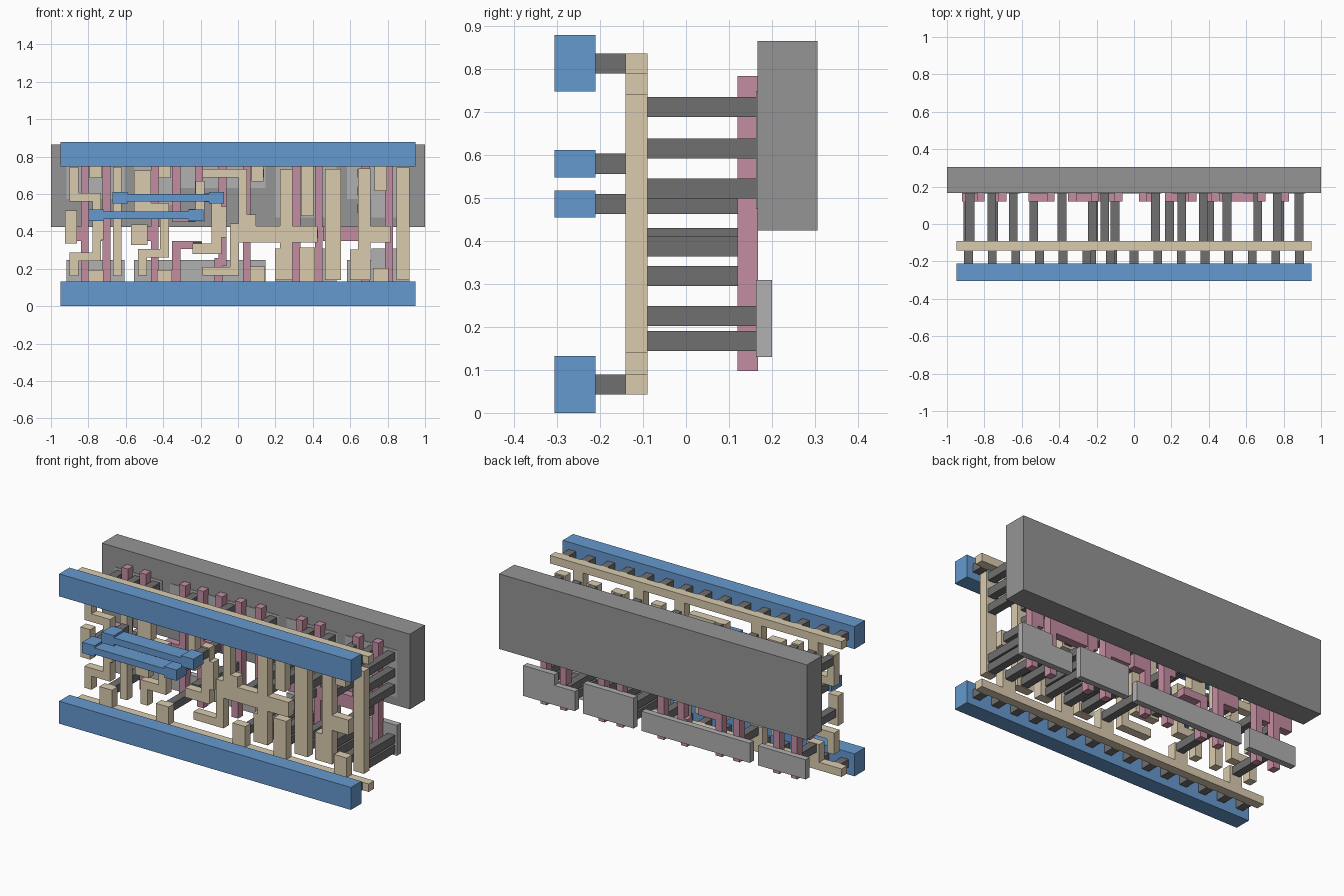
import bpy, bmesh

if "Cube" in bpy.data.objects:
    bpy.data.objects.remove(bpy.data.objects["Cube"])

S = 2 / 7.28            # plan units -> scene units
W, H = 6.9, 2.72        # plan width and rail spacing


def material(name, r, g, b):
    m = bpy.data.materials.new(name)
    m.diffuse_color = (r, g, b, 1)
    m.use_nodes = True
    m.node_tree.nodes["Principled BSDF"].inputs["Base Color"].default_value = m.diffuse_color
    return m


BLUE = material("blue", 0.13, 0.32, 0.62)
TAN = material("tan", 0.70, 0.60, 0.43)
PINK = material("pink", 0.56, 0.27, 0.36)
DARK = material("dark", 0.16, 0.16, 0.16)
MID = material("mid_grey", 0.3, 0.3, 0.3)
LIGHT = material("light_grey", 0.44, 0.44, 0.44)

# Layer depths: front face, back face, material
WELL, ACTIVE = (0.166, 0.306, MID), (0.163, 0.2, LIGHT)
GATE, TRACK, BAR = (0.12, 0.168, PINK), (-0.141, -0.09, TAN), (-0.306, -0.21, BLUE)
DEEP_POST, GATE_POST, FRONT_POST = (-0.09, 0.165, DARK), (-0.09, 0.12, DARK), (-0.21, -0.141, DARK)


def slab(name, rects, layer):
    """Union of plan rectangles (x0, z0, x1, z1), extruded through a layer."""
    y0, y1, mat = layer
    xs = sorted({v for r in rects for v in (r[0], r[2])})
    zs = sorted({v for r in rects for v in (r[1], r[3])})
    bm = bmesh.new()
    grid = {}

    def vert(x, z):
        if (x, z) not in grid:
            grid[x, z] = bm.verts.new(((x - W / 2) * S, y0, (z + 0.24) * S))
        return grid[x, z]

    for xa, xb in zip(xs, xs[1:]):
        for za, zb in zip(zs, zs[1:]):
            cx, cz = (xa + xb) / 2, (za + zb) / 2
            if any(r[0] < cx < r[2] and r[1] < cz < r[3] for r in rects):
                bm.faces.new([vert(xa, za), vert(xb, za), vert(xb, zb), vert(xa, zb)])
    ext = bmesh.ops.extrude_face_region(bm, geom=bm.faces[:])
    for v in ext["geom"]:
        if isinstance(v, bmesh.types.BMVert):
            v.co.y = y1
    bmesh.ops.dissolve_limit(bm, angle_limit=0.01, verts=bm.verts[:], edges=bm.edges[:])
    bmesh.ops.recalc_face_normals(bm, faces=bm.faces[:])
    me = bpy.data.meshes.new(name)
    bm.to_mesh(me)
    bm.free()
    me.materials.append(mat)
    bpy.context.collection.objects.link(bpy.data.objects.new(name, me))


def box(x, z, w, h):
    return (x - w / 2, z - h / 2, x + w / 2, z + h / 2)


def run(x, z, *turns, w=0.17):
    """Right-angled strip: starts vertically, then turns at each value."""
    rects = []
    for i, t in enumerate(turns):
        nx, nz = (x, t) if i % 2 == 0 else (t, z)
        ez = w / 2 if i % 2 else (w / 2 if i else 0)
        za, zb = min(z, nz), max(z, nz)
        if i % 2:
            rects.append((min(x, nx) - w / 2, z - w / 2, max(x, nx) + w / 2, z + w / 2))
        else:
            rects.append((x - w / 2, za, x + w / 2, zb))
        x, z = nx, nz
    return rects


# Back well
slab("back_well", [(-0.19, 1.305, W + 0.19, 2.91)], WELL)

# Active plates: x range, lower height, upper height
plates = [(0.11, 1.24, 0.42, 0.64), (1.43, 3.99, 0.42, 0.42), (1.43, 2.2, 0.42, 0.76),
          (4.18, 5.37, 0.65, 1), (5.57, 6.79, 0.42, 0.64), (6.05, 6.79, 0.65, 1)]
slab("lower_plates", [(a, 0.235, b, 0.235 + h) for a, b, h, _ in plates], ACTIVE)
slab("upper_plates", [(a, 2.485 - h, b, 2.485) for a, b, _, h in plates], ACTIVE)

# Gate fingers: full-height strips, each widened by a pad towards one side
FOOT, TIP, PAD = 0.115, 2.615, 1.17
for name, x, reach in (("clock_in", 0.47, -0.37), ("clock_out", 0.89, -0.26), ("data", 1.83, -0.43),
                       ("feedback", 3.62, 0.34), ("store", 4.59, -0.54),
                       ("output", 5.02, -0.17), ("inverse", 6.39, -0.22)):
    slab("gate_" + name, run(x, FOOT, TIP, w=0.15) +
         [(min(x, x + reach), PAD - 0.14, max(x, x + reach), PAD + 0.14)], GATE)
slab("gate_link", run(5.93, FOOT, TIP, w=0.15) + [(5.1, PAD - 0.14, 5.95, PAD + 0.14)], GATE)
slab("gate_pass_upper", run(2.25, TIP, 1.48, 2.66, w=0.16), GATE)
slab("gate_pass_lower", run(2.25, FOOT, 0.95, 2.66, w=0.16), GATE)
slab("gate_pass_short", run(2.69, TIP, 1.87, 2.87, w=0.16), GATE)
slab("gate_pass_long", run(3.15, TIP, 0.62, 3.07, FOOT, w=0.15) + [box(3.08, 1.4, 0.28, 0.5)], GATE)

# Tan tracks: rails carry stubs at the same places top and bottom
stubs = [(0.68, 0.465), (2.02, 0.465), (3.83, 0.53), (4.8, 1), (6.23, 0.6)]
tracks = {
    "ground_track": [box(W / 2, 0, W, 0.17)] + [(x - 0.15, 0, x + 0.15, h - 0.1 * (h > 0.53))
                                               for x, h in stubs],
    "power_track": [box(W / 2, H, W, 0.17)] + [(x - 0.12, H - h * (1 + 0.2 * (h > 0.53)), x + 0.12, H)
                                              for x, h in stubs],
    "clock_track": run(0.26, 2.465, 1.88, 0.7, 0.72, 0.26, 0.345) + [box(0.73, 1.3, 0.2, 0.5)],
    "clock_pin": [box(0.2, 1.3, 0.23, 0.64)],
    "clock_bar": run(1.1, 0.345, 2.465),
    "data_track": run(1.59, 0.36, 0.79, 2.02, 1.68, 1.59, 2.4) + [box(1.59, 2, 0.33, 0.8)],
    "data_pin": [box(1.53, 1.15, 0.32, 0.4)],
    "pass_pad_left": run(2.71, 2.2, 1.4) + [box(2.63, 1.53, 0.29, 0.25)],
    "pass_pad_right": run(3.03, 1.98, 0.88, 2.66, w=0.2) + [box(3.08, 1.4, 0.3, 0.6)],
    "store_track": run(2.84, 2.35, 2.35, 3.545, 1.28, 3.38, 0.44, 2.84)
    + [box(3.63, 1.27, 0.34, 0.54)],
    "feedback_track": run(4.39, 0.27, 2.42, w=0.24) + [(3.7, 1, 5, 1.32), (4.17, 0.27, 4.5, 0.88)],
    "output_track": run(5.3, 0.27, 2.43, w=0.31),
    "inverter_track": run(5.91, 0.27, 2.44, w=0.24) + [(5.8, 1, 6.42, 1.32), (5.63, 0.27, 6, 0.86)],
    "inverse_output_track": run(6.66, 0.27, 2.46, w=0.25),
}
for name, rects in tracks.items():
    slab(name, rects, TRACK)

# Dark posts reach the active plates wherever a track covers the spot
covered = [r for rects in tracks.values() for r in rects]
columns = [0.26, 0.68, 1.1, 1.6, 2.05, 2.88, 3.87, 4.38, 4.8, 5.26, 5.86, 6.24, 6.66]
posts = []
for x in columns:
    for z in (0.37, 0.58, 1.66, 2, 2.35):
        tall = x > 4 or z in (0.37, 2.35)
        if tall and any(r[0] <= x <= r[2] and r[1] <= z - 0.08 and z + 0.08 <= r[3] for r in covered):
            posts.append(box(x, z, 0.17, 0.17))
slab("active_posts", posts, DEEP_POST)

# Shorter posts reach the gate pads
pads = [(x, PAD) for x in (1.5, 3.87, 4.14, 4.92, 6.28)]
pads += [(x, 1.24) for x in (0.22, 0.72, 3.08)] + [(2.64, 1.53), (2.66, 0.92)]
slab("gate_posts", [box(x, z, 0.17, 0.17) for x, z in pads], GATE_POST)

# Blue rails and jumper bars, with front posts behind them
front = [(0.23 + 0.46 * i, z) for i in range(15) for z in (0, H)]
for name, z in (("bottom_rail", 0), ("top_rail", H)):
    slab(name, [box(W / 2, z, W, 0.48)], BAR)
for name, a, b, z in (("lower_jumper", 0.69, 2.63, 1.53), ("upper_jumper", 1.15, 3.03, 1.87)):
    slab(name, [(a, z - 0.07, b, z + 0.07), box(a, z, 0.29, 0.23), box(b, z, 0.29, 0.23)], BAR)
    front += [(a, z), (b, z)]
slab("front_posts", [box(x, z, 0.17, 0.17) for x, z in front], FRONT_POST)
